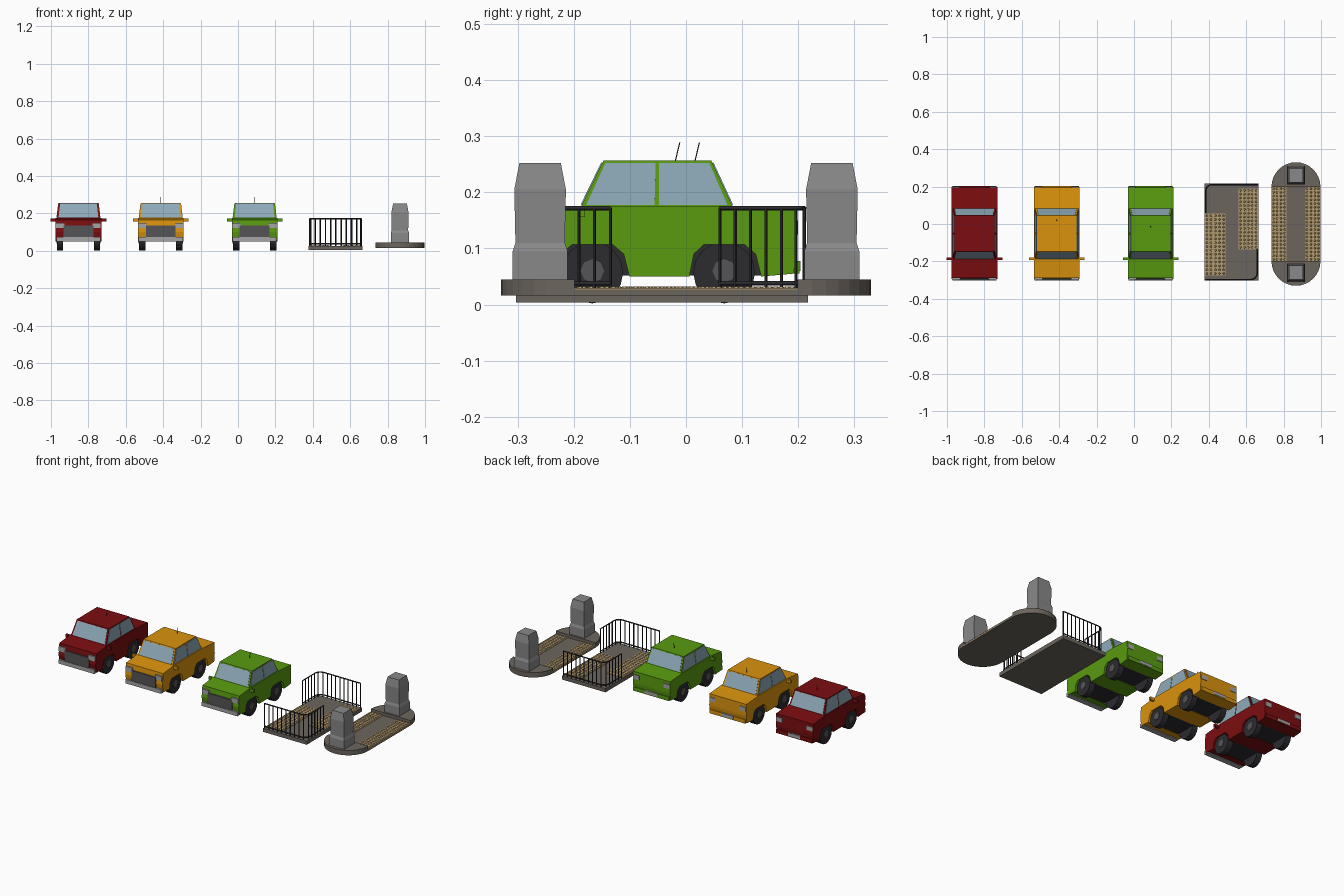
import bpy, bmesh, math
from mathutils import Vector, Matrix

if "Cube" in bpy.data.objects:
    bpy.data.objects.remove(bpy.data.objects["Cube"])


def material(name, r, g, b):
    m = bpy.data.materials.new(name)
    m.diffuse_color = (r, g, b, 1)
    m.use_nodes = True
    m.node_tree.nodes["Principled BSDF"].inputs["Base Color"].default_value = m.diffuse_color
    return m


RED = material("red paint", .2, .004, .005)
ORANGE = material("orange paint", .7, .29, .004)
GREEN = material("green paint", .1, .33, .005)
GLASS = material("glass", .27, .40, .48)
DARK = material("dark rubber", .025, .025, .03)
GRILLE = material("grille grey", .09, .09, .095)
CHROME = material("light grey", .38, .38, .39)
TAN = material("tactile tan", .45, .33, .16)
KERB = material("kerb stone", .15, .13, .11)
STONE = material("bollard grey", .25, .25, .25)


def finish(name, bm, mat):
    bmesh.ops.recalc_face_normals(bm, faces=bm.faces)
    me = bpy.data.meshes.new(name)
    bm.to_mesh(me)
    bm.free()
    me.materials.append(mat)
    ob = bpy.data.objects.new(name, me)
    bpy.context.collection.objects.link(ob)
    return ob


def loft(name, rings, mat):
    """Closed solid through rings with equal point counts."""
    bm = bmesh.new()
    loops = [[bm.verts.new(p) for p in r] for r in rings]
    n = len(loops[0])
    for a, b in zip(loops, loops[1:]):
        for i in range(n):
            bm.faces.new((a[i], a[(i + 1) % n], b[(i + 1) % n], b[i]))
    bm.faces.new(loops[0])
    bm.faces.new(loops[-1])
    return finish(name, bm, mat)


def prism(name, pts, push, mat):
    pts = [Vector(p) for p in pts]
    return loft(name, [pts, [p + Vector(push) for p in pts]], mat)


def rect(x0, x1, y0, y1, z):
    return [(x0, y0, z), (x1, y0, z), (x1, y1, z), (x0, y1, z)]


def box(name, x0, x1, y0, y1, z0, z1, mat):
    return loft(name, [rect(x0, x1, y0, y1, z0), rect(x0, x1, y0, y1, z1)], mat)


def disc(name, x, y, z, r, width, sides, mat):
    bm = bmesh.new()
    m = Matrix.Translation((x, y, z)) @ Matrix.Rotation(math.pi / 2, 4, 'Y')
    bmesh.ops.create_cone(bm, cap_ends=True, segments=sides, radius1=r, radius2=r,
                          depth=width, matrix=m)
    return finish(name, bm, mat)


def tactile_mat(name, x0, x1, y0, y1, z):
    """Paving slab with a grid of raised studs."""
    box(name, x0, x1, y0, y1, z - .012, z, TAN)
    bm = bmesh.new()
    nx, ny = round((x1 - x0) / .02), round((y1 - y0) / .02)
    for i in range(nx):
        for j in range(ny):
            p = (x0 + (i + .5) * (x1 - x0) / nx, y0 + (j + .5) * (y1 - y0) / ny, z + .0015)
            bmesh.ops.create_cone(bm, cap_ends=True, segments=6, radius1=.0065, radius2=.004,
                                  depth=.004, matrix=Matrix.Translation(p))
    finish(name + "_studs", bm, TAN)


def car(label, cx, paint, antenna_y):
    n = label + "_"
    # body: side profile with wheel arches, extruded across
    wheels_y = (-.167, .068)
    prof = [(-.288, .055)]
    for wy in wheels_y:
        prof += [(wy - .062, .05), (wy - .054, .09), (wy - .036, .107),
                 (wy + .036, .107), (wy + .056, .09), (wy + .066, .05)]
    prof += [(.192, .055), (.197, .1), (.196, .168), (.083, .176),
             (-.187, .176), (-.288, .166), (-.295, .1)]
    loft(n + "body", [[(cx + x, y, z) for y, z in prof] for x in (-.122, .122)], paint)
    box(n + "chassis", cx - .08, cx + .08, -.24, .15, .052, .115, DARK)
    # cabin and windows
    lo = [Vector(p) for p in rect(cx - .116, cx + .116, -.187, .083, .175)]
    hi = [Vector(p) for p in rect(cx - .106, cx + .106, -.147, .045, .257)]
    loft(n + "cabin", [lo, hi], paint)

    def window(name, side, u0, u1):
        a, b, c, d = lo[side], lo[(side + 1) % 4], hi[(side + 1) % 4], hi[side]
        normal = (b - a).cross(d - a).normalized()

        def at(u, v):
            return a.lerp(b, u).lerp(d.lerp(c, u), v) - normal * .002
        prism(n + name, [at(u0, .03), at(u1, .03), at(u1, .94), at(u0, .94)],
              normal * .004, GLASS)
    window("windscreen", 0, .04, .96)
    window("rear_window", 2, .04, .96)
    for side, s in ((1, "right"), (3, "left")):
        window(s + "_window_a", side, .03, .485)
        window(s + "_window_b", side, .515, .97)
    # grille, bumpers, plates
    box(n + "grille", cx - .08, cx + .08, -.299, -.28, .065, .135, GRILLE)
    box(n + "front_bumper", cx - .118, cx + .118, -.302, -.27, .05, .073, CHROME)
    box(n + "rear_bumper", cx - .118, cx + .118, .17, .202, .055, .078, paint)
    box(n + "rear_plate", cx - .04, cx + .04, .19, .204, .06, .078, CHROME)
    # parts mirrored left and right
    for s, side in ((-1, "left_"), (1, "right_")):
        def pair(part, a, b, *rest):
            box(n + side + part, cx + s * a, cx + s * b, *rest)
        pair("headlight", .075, .119, -.298, -.28, .122, .15, CHROME)
        pair("taillight", .08, .119, .19, .2, .125, .15, CHROME)
        pair("mirror", .12, .149, -.192, -.18, .156, .174, paint)
        for wy, end in zip(wheels_y, ("front_", "rear_")):
            disc(n + side + end + "wheel", cx + s * .099, wy, .057, .055, .034, 16, DARK)
            disc(n + side + end + "hub", cx + s * .116, wy, .06, .021, .004, 8, GRILLE)
    # antenna
    y = antenna_y
    prism(n + "antenna", rect(cx - .001, cx + .001, y, y + .002, .256), (0, .008, .033), DARK)


car("red_car", -.853, RED, -.02)
car("orange_car", -.413, ORANGE, .015)
car("green_car", .089, GREEN, -.02)


def fence(name, start, corner, end, r=.035):
    """Two rails and thin bars following an L path with a rounded corner."""
    a, c, b = Vector(start), Vector(corner), Vector(end)
    da, db = (a - c).normalized(), (b - c).normalized()
    mid = c + (da + db) * r
    path = [a]
    for i in range(7):
        t = i * math.pi / 12
        path.append(mid - db * r * math.cos(t) - da * r * math.sin(t))
    path.append(b)
    for z in (.038, .172):
        cu = bpy.data.curves.new(name + "_rail", 'CURVE')
        cu.dimensions = '3D'
        cu.bevel_depth = .004
        cu.bevel_resolution = 0
        sp = cu.splines.new('POLY')
        sp.points.add(len(path) - 1)
        for p, q in zip(sp.points, path):
            p.co = (q.x, q.y, z, 1)
        cu.materials.append(DARK)
        bpy.context.collection.objects.link(bpy.data.objects.new(name + "_rail", cu))
    lengths = [(q - p).length for p, q in zip(path, path[1:])]
    total = sum(lengths)
    count = round(total / .028)
    bm = bmesh.new()
    for k in range(count + 1):
        d, i = total * k / count, 0
        while i < len(lengths) - 1 and d > lengths[i]:
            d -= lengths[i]
            i += 1
        p = path[i].lerp(path[i + 1], d / lengths[i])
        bmesh.ops.create_cone(bm, cap_ends=True, segments=5, radius1=.003, radius2=.003,
                              depth=.15, matrix=Matrix.Translation((p.x, p.y, .098)))
    finish(name + "_bars", bm, DARK)


# fenced crossing island
box("fenced_island_slab", .378, .665, -.303, .217, .004, .026, KERB)
tactile_mat("left_tactile_mat", .38, .49, -.275, .055, .029)
tactile_mat("right_tactile_mat", .558, .664, -.135, .19, .029)
fence("front_fence", (.383, -.297), (.659, -.297), (.659, -.135))
fence("back_fence", (.384, .06), (.384, .211), (.66, .211))

# rounded crossing island: raised semicircular ends, low middle
IX, R, S = .866, .131, .199
box("island_middle", IX - R, IX + R, -S, S, .016, .027, KERB)
for s, end in ((-1, "front_"), (1, "back_")):
    arc = [(IX + R * math.cos(i * math.pi / 16), s * (S + R * math.sin(i * math.pi / 16)), .016)
           for i in range(17)]
    prism(end + "island_end", arc, (0, 0, .029), KERB)
    # bollard with a stepped foot and tapered head
    rings = []
    for h, z in ((.049, .044), (.049, .095), (.044, .11), (.046, .205), (.037, .252)):
        rings.append(rect(IX - h, IX + h, s * .26 - h, s * .26 + h, z))
    loft(end + "bollard", rings, STONE)
tactile_mat("island_left_mat", IX - R, IX - .05, -S, S, .029)
tactile_mat("island_right_mat", IX + .05, IX + R, -S, S, .029)
